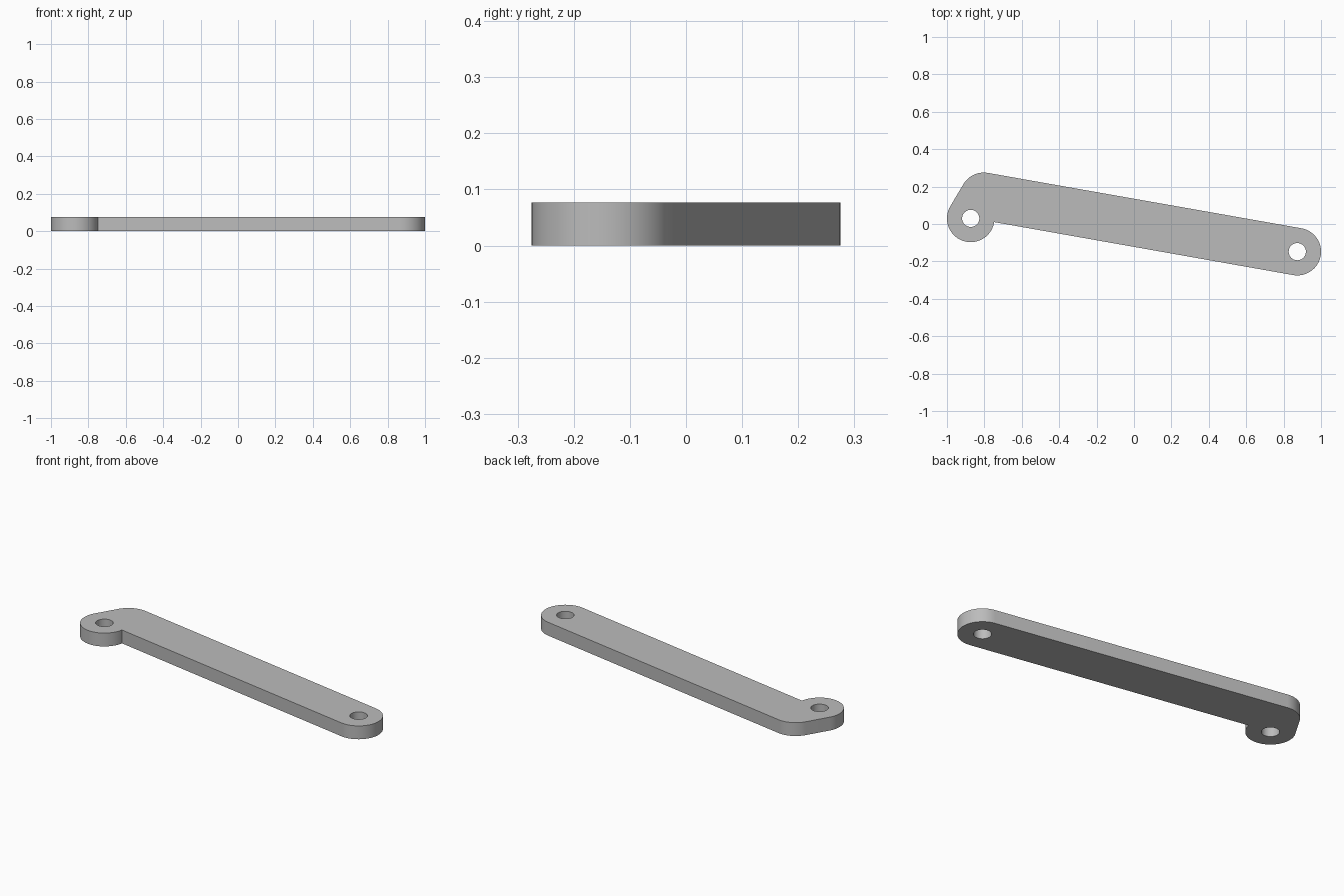
import bpy, bmesh
from math import cos, sin, radians

cube = bpy.data.objects.get("Cube")
if cube:
    bpy.data.objects.remove(cube, do_unlink=True)

THICK = 0.077
R = 0.127
HOLE = 0.046
short_end, long_end = (-0.873, 0.03), (0.873, -0.148)
elbow = (-0.803, 0.148)


def arc(centre, r, a0, a1, steps):
    """Points along an arc, angles in degrees."""
    angles = [radians(a0 + (a1 - a0) * i / steps) for i in range(steps + 1)]
    return [(centre[0] + r * cos(a), centre[1] + r * sin(a)) for a in angles]


def add_loop(bm, points):
    verts = [bm.verts.new((x, y, 0)) for x, y in points]
    return [bm.edges.new((v, verts[i - 1])) for i, v in enumerate(verts)]


# Cranked outline: long end, elbow, short end
outline = (arc(long_end, R, -100, 80, 40)
           + arc(elbow, R, 80, 150, 16)
           + arc(short_end, R, 150, 351, 44))

bm = bmesh.new()
edges = add_loop(bm, outline)
# Pivot holes
for centre in (short_end, long_end):
    edges += add_loop(bm, arc(centre, HOLE, 0, 360, 40)[:-1])
bmesh.ops.triangle_fill(bm, edges=edges, use_beauty=True)

# Thicken the plate
ext = bmesh.ops.extrude_face_region(bm, geom=bm.faces[:], use_keep_orig=True)
top = [g for g in ext["geom"] if isinstance(g, bmesh.types.BMVert)]
bmesh.ops.translate(bm, verts=top, vec=(0, 0, THICK))
bmesh.ops.recalc_face_normals(bm, faces=bm.faces)
mesh = bpy.data.meshes.new("link_arm")
bm.to_mesh(mesh)
bm.free()

# Plain grey finish
grey = bpy.data.materials.new("grey")
grey.use_nodes = True
grey.diffuse_color = (0.5, 0.5, 0.5, 1)
grey.node_tree.nodes["Principled BSDF"].inputs["Base Color"].default_value = (0.5, 0.5, 0.5, 1)
mesh.materials.append(grey)

link_arm = bpy.data.objects.new("link_arm", mesh)
bpy.context.collection.objects.link(link_arm)
bpy.context.view_layer.objects.active = link_arm
link_arm.select_set(True)
bpy.ops.object.shade_smooth_by_angle(angle=radians(30))
